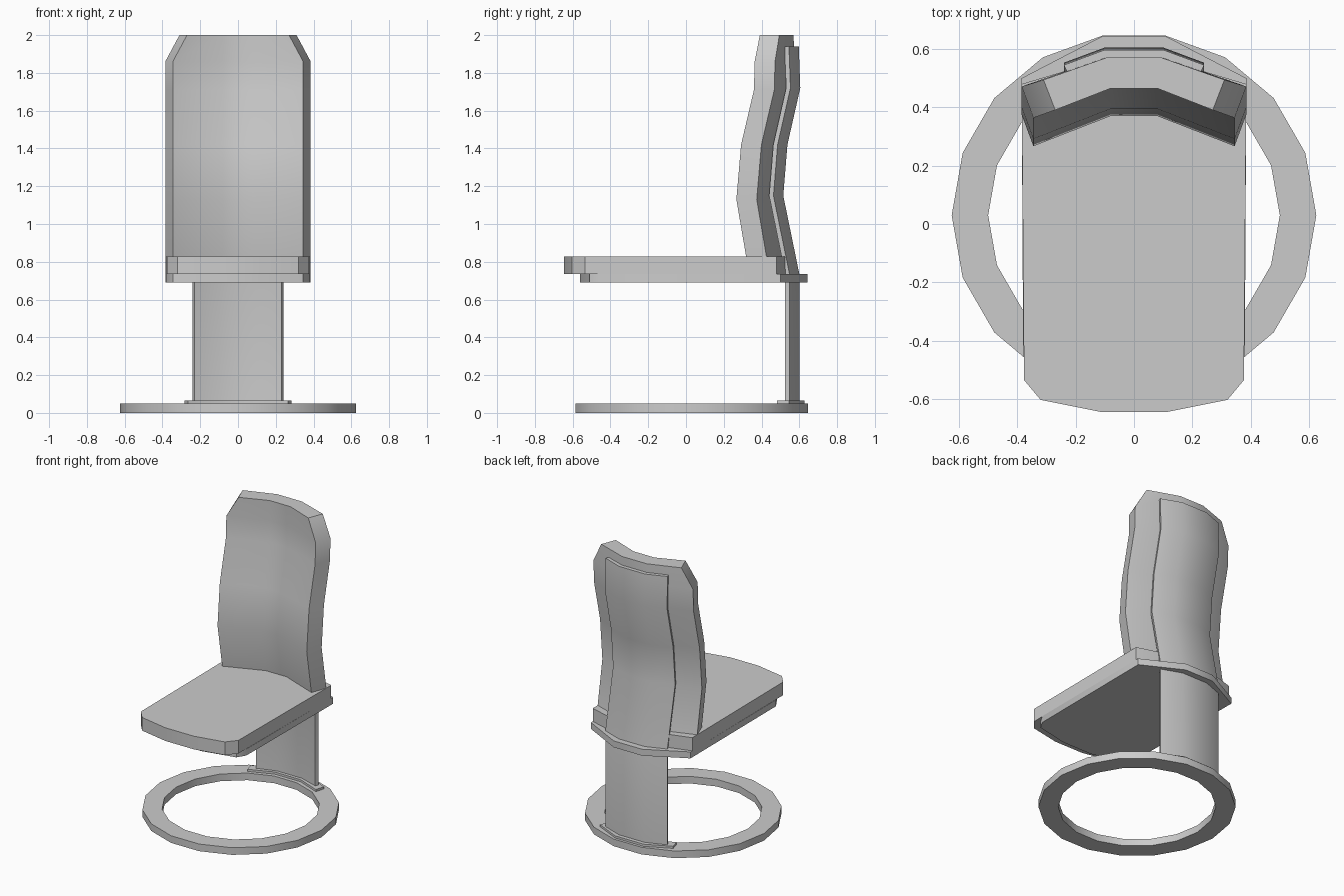
import bpy, math

if "Cube" in bpy.data.objects:
    bpy.data.objects.remove(bpy.data.objects["Cube"])

def finish(name, verts, faces):
    mesh = bpy.data.meshes.new(name)
    mesh.from_pydata(verts, [], faces)
    ob = bpy.data.objects.new(name, mesh)
    bpy.context.collection.objects.link(ob)
    bpy.ops.object.select_all(action='DESELECT')
    bpy.context.view_layer.objects.active = ob
    ob.select_set(True)
    bpy.ops.object.mode_set(mode='EDIT')
    bpy.ops.mesh.select_all(action='SELECT')
    bpy.ops.mesh.normals_make_consistent(inside=False)
    bpy.ops.object.mode_set(mode='OBJECT')
    bpy.ops.object.shade_smooth_by_angle(angle=math.radians(30))
    return ob

def mirror(half):
    """Complete a plan outline from its right half."""
    return half + [(-x, y) for x, y in reversed(half)]

def plate(name, half, z0, z1):
    """Flat slab with a mirrored plan outline."""
    p = mirror(half)
    n = len(p)
    verts = [(x, y, z) for z in (z0, z1) for x, y in p]
    faces = [tuple(range(n)), tuple(range(n, 2 * n))]
    faces += [(i, (i + 1) % n, n + (i + 1) % n, n + i) for i in range(n)]
    return finish(name, verts, faces)

def curved_panel(name, sections):
    """Bent sheet: each section is (z, front half, rear half), centre outwards."""
    verts, faces = [], []
    for z, front, rear in sections:
        loop = [(-x, y) for x, y in reversed(front)] + front
        loop += list(reversed(rear)) + [(-x, y) for x, y in rear]
        verts += [(x, y, z) for x, y in loop]
    for k in range(len(sections) - 1):
        for i in range(8):
            j = (i + 1) % 8
            faces.append((8 * k + i, 8 * k + j, 8 * k + 8 + j, 8 * k + 8 + i))
    for b in (0, 8 * (len(sections) - 1)):
        faces += [(b + i, b + i + 1, b + 6 - i, b + 7 - i) for i in range(3)]
    return finish(name, verts, faces)

# Floor ring, 18 sides
N = 18
section = [(0.625, 0), (0.625, 0.05), (0.5, 0.05), (0.5, 0)]
verts = [(r * math.cos(math.tau * i / N), 0.03 + r * math.sin(math.tau * i / N), z)
         for i in range(N) for r, z in section]
faces = [(4 * i + j, 4 * i + (j + 1) % 4,
          4 * ((i + 1) % N) + (j + 1) % 4, 4 * ((i + 1) % N) + j)
         for i in range(N) for j in range(4)]
finish("floor_ring", verts, faces)

# Thin foot plate joining the ring and the column
foot = ([(0.1, 0.548), (0.265, 0.482)], [(0.11, 0.627), (0.282, 0.545)])
curved_panel("foot_plate", [(z, *foot) for z in (0.05, 0.065)])

# Curved column that continues upwards as the spine (z, rear centre y)
spine = [(0.065, 0.6), (0.735, 0.6), (1.15, 0.515), (1.42, 0.537),
         (1.72, 0.605), (1.94, 0.597)]
curved_panel("column_and_spine", [
    (z, [(0.095, y - 0.03), (0.23, y - 0.075)], [(0.1, y), (0.24, y - 0.052)])
    for z, y in spine])

# Seat plate under the cushion
plate("seat_plate", [(0.11, -0.56), (0.345, -0.51), (0.38, -0.45),
                     (0.385, 0.5), (0.11, 0.643)], 0.69, 0.735)

# Seat cushion
plate("seat_cushion", [(0.11, -0.645), (0.32, -0.603), (0.377, -0.535),
                       (0.385, 0.48), (0.1, 0.565)], 0.735, 0.827)

# Backrest shell (z, front centre y, half width of rear edge)
back = [(0.825, 0.422, 0.385), (1.13, 0.37, 0.385), (1.42, 0.395, 0.385),
        (1.71, 0.463, 0.385), (1.86, 0.467, 0.385), (2.0, 0.465, 0.31)]
sections = []
for z, y, w in back:
    front_drop = (w - 0.12) * 0.39
    rear_drop = (w - 0.08) * 0.33
    sections.append((z, [(0.08, y), (w - 0.04, y - front_drop)],
                     [(0.095, y + 0.105), (w, y + 0.105 - rear_drop)]))
curved_panel("backrest", sections)
